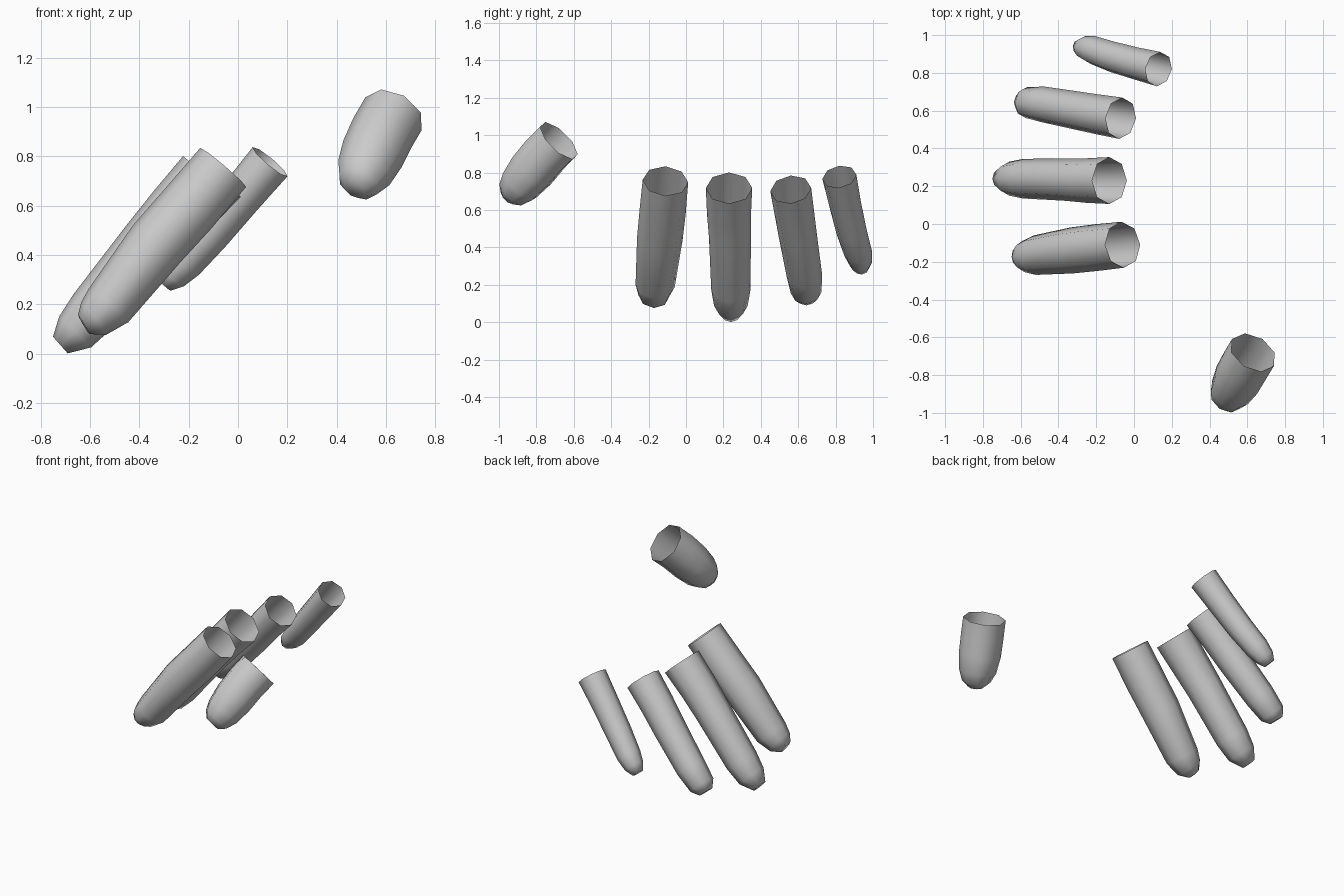
import bpy, bmesh, math
from mathutils import Vector

if "Cube" in bpy.data.objects:
    bpy.data.objects.remove(bpy.data.objects["Cube"])

SIDES = 8

def fingertip_sleeve(name, stations):
    """Open eight-sided tube through (x, y, z, radius) stations, closed at the tip."""
    pts = [Vector(s[:3]) for s in stations]
    bm = bmesh.new()
    rings = []
    for i, (p, s) in enumerate(zip(pts, stations)):
        # Ring square to the local direction of the finger
        axis = (pts[max(i - 1, 0)] - pts[min(i + 1, len(pts) - 1)]).normalized()
        u = (Vector((0, 1, 0)) - axis * axis.y).normalized()
        v = axis.cross(u)
        ring = []
        for k in range(SIDES):
            a = 2 * math.pi * k / SIDES
            ring.append(bm.verts.new(p + (u * math.cos(a) + v * math.sin(a)) * s[3]))
        rings.append(ring)
    for a, b in zip(rings, rings[1:]):
        for k in range(SIDES):
            n = (k + 1) % SIDES
            bm.faces.new((a[k], b[k], b[n], a[n]))
    bm.faces.new(rings[-1])
    # Normals point away from the finger axis
    for f in bm.faces:
        f.normal_update()
        c = f.calc_center_median()
        near = min(pts[:-1], key=lambda q: (q - c).length)
        if f.normal.dot(c - near) < 0:
            f.normal_flip()
        f.smooth = True
    mesh = bpy.data.meshes.new(name)
    bm.to_mesh(mesh)
    bm.free()
    obj = bpy.data.objects.new(name, mesh)
    bpy.context.collection.objects.link(obj)

# Four long fingers
fingertip_sleeve("index_finger", [
    (-.06, -.11, .755, .122), (-.20, -.125, .59, .124), (-.33, -.14, .445, .122),
    (-.525, -.165, .195, .105), (-.585, -.172, .142, .083), (-.625, -.175, .118, .045)])
fingertip_sleeve("middle_finger", [
    (-.13, .23, .718, .124), (-.25, .23, .585, .118), (-.365, .235, .45, .112),
    (-.585, .24, .175, .105), (-.66, .24, .088, .09), (-.72, .24, .035, .045)])
fingertip_sleeve("ring_finger", [
    (-.07, .56, .71, .110), (-.19, .58, .58, .106), (-.30, .60, .45, .102),
    (-.48, .633, .25, .095), (-.57, .643, .157, .082), (-.602, .645, .12, .045)])
fingertip_sleeve("little_finger", [
    (.13, .82, .778, .092), (.01, .85, .635, .086), (-.115, .885, .485, .082),
    (-.215, .92, .37, .076), (-.265, .934, .315, .062), (-.298, .94, .28, .036)])

# Short thumb
fingertip_sleeve("thumb", [
    (.63, -.68, .972, .132), (.585, -.755, .895, .132), (.545, -.825, .81, .13),
    (.51, -.888, .733, .115), (.487, -.93, .69, .088), (.472, -.952, .666, .048)])
